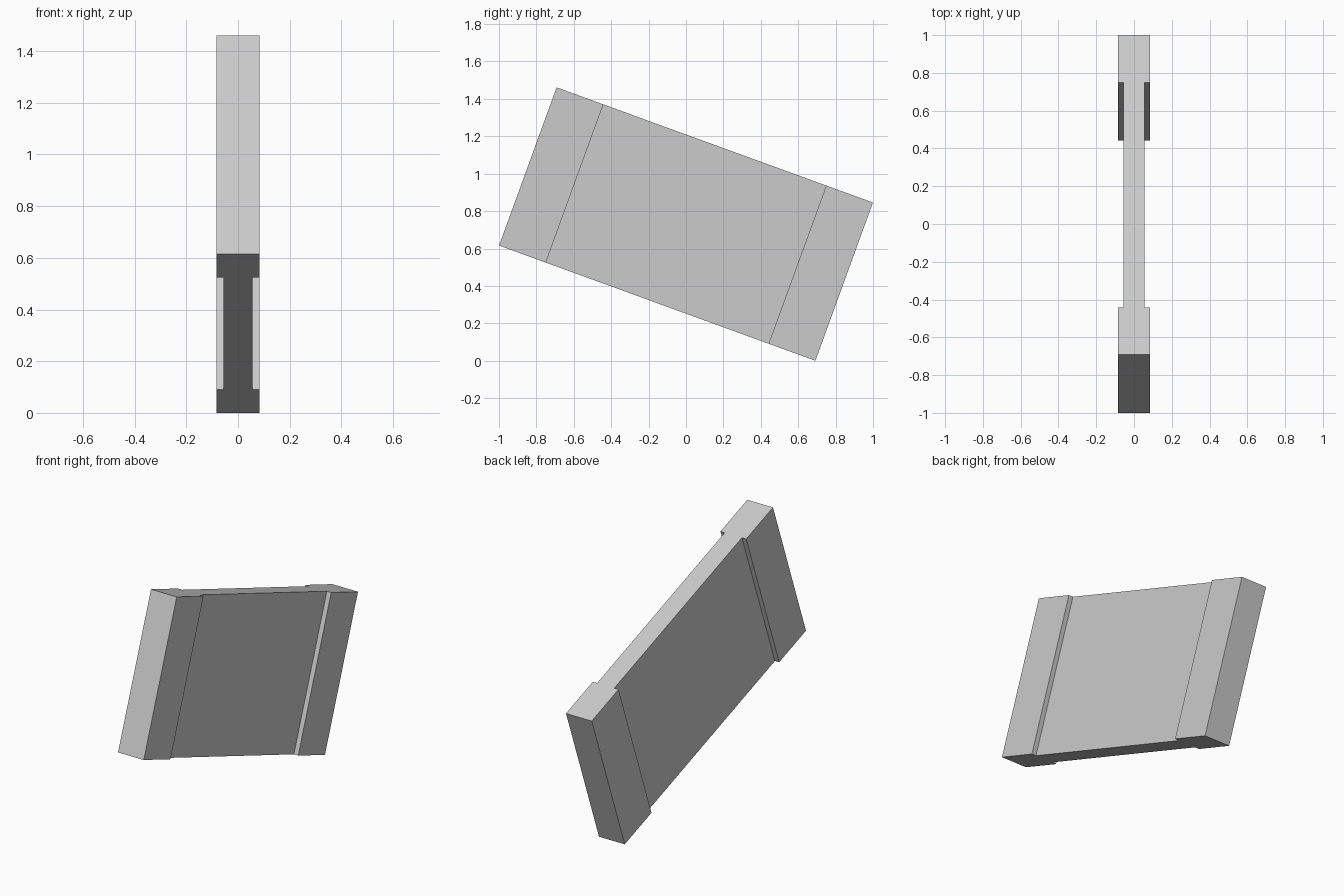
import bpy, bmesh
from math import radians, sin, cos
from mathutils import Matrix

if "Cube" in bpy.data.objects:
    bpy.data.objects.remove(bpy.data.objects["Cube"])

LENGTH, HEIGHT = 1.8, 0.9
FLANGE_X, WEB_X = 0.084, 0.056
WEB_Y = 0.634                      # half length of the recessed web
TILT = radians(20)

# I-shaped plan outline: one side, then its mirror image
end = LENGTH / 2
side = [(FLANGE_X, -end), (FLANGE_X, -WEB_Y), (WEB_X, -WEB_Y),
        (WEB_X, WEB_Y), (FLANGE_X, WEB_Y), (FLANGE_X, end)]
outline = side + [(-x, y) for x, y in reversed(side)]

# Extrude the outline to full height
bm = bmesh.new()
base = bm.faces.new([bm.verts.new((x, y, -HEIGHT / 2)) for x, y in outline])
top = bmesh.ops.extrude_face_region(bm, geom=[base])["geom"]
bmesh.ops.translate(bm, vec=(0, 0, HEIGHT),
                    verts=[v for v in top if isinstance(v, bmesh.types.BMVert)])
bmesh.ops.recalc_face_normals(bm, faces=bm.faces)

# Tilt the panel and rest its lowest edge on the ground
bm.transform(Matrix.Rotation(-TILT, 4, 'X'))
rise = (LENGTH * sin(TILT) + HEIGHT * cos(TILT)) / 2
mesh = bpy.data.meshes.new("tilted_panel")
bm.to_mesh(mesh)
bm.free()
panel = bpy.data.objects.new("tilted_panel", mesh)
panel.location.z = rise
bpy.context.collection.objects.link(panel)
